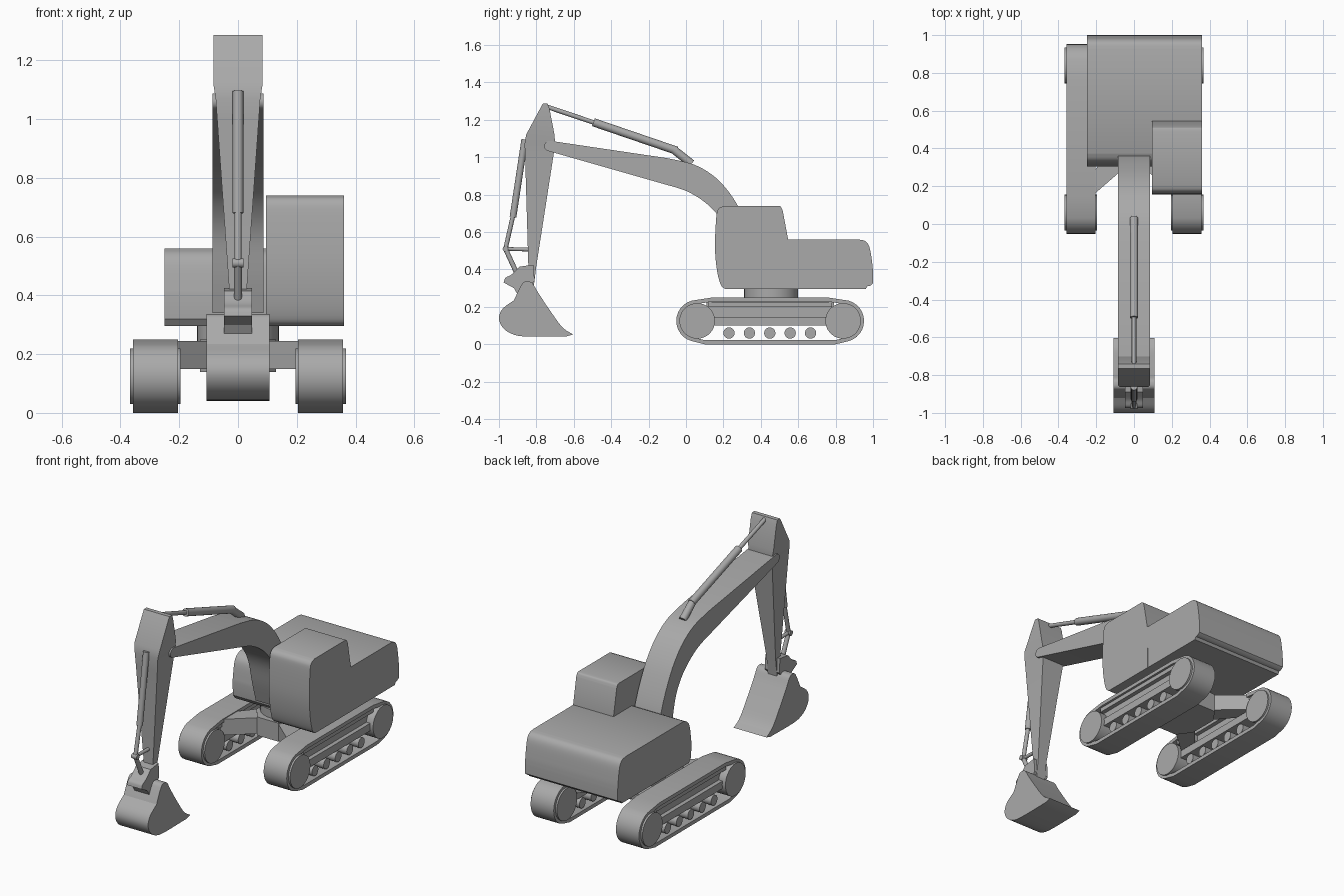
import bpy
import bmesh
from math import sin, cos, pi, radians
from mathutils import Vector

default_cube = bpy.data.objects.get("Cube")
if default_cube:
    bpy.data.objects.remove(default_cube, do_unlink=True)

grey = bpy.data.materials.new("plain grey")
grey.use_nodes = True
grey.diffuse_color = (0.4, 0.4, 0.4, 1)
grey.node_tree.nodes["Principled BSDF"].inputs["Base Color"].default_value = grey.diffuse_color


def finish(name, bm):
    """Turn a bmesh into a shaded grey object."""
    bmesh.ops.recalc_face_normals(bm, faces=bm.faces)
    mesh = bpy.data.meshes.new(name)
    bm.to_mesh(mesh)
    bm.free()
    mesh.materials.append(grey)
    obj = bpy.data.objects.new(name, mesh)
    bpy.context.collection.objects.link(obj)
    bpy.ops.object.select_all(action='DESELECT')
    obj.select_set(True)
    bpy.context.view_layer.objects.active = obj
    bpy.ops.object.shade_smooth_by_angle(angle=radians(30))
    return obj


def loft(name, rings):
    """Join equal rings of points and cap both ends."""
    bm = bmesh.new()
    loops = [[bm.verts.new(p) for p in ring] for ring in rings]
    for a, b in zip(loops, loops[1:]):
        for i in range(len(a)):
            j = (i + 1) % len(a)
            bm.faces.new((a[i], a[j], b[j], b[i]))
    bm.faces.new(loops[0])
    bm.faces.new(loops[-1])
    return finish(name, bm)


def side_prism(name, profile, x0, x1):
    """Extrude a (y, z) profile from x0 to x1."""
    return loft(name, [[(x, y, z) for y, z in profile] for x in (x0, x1)])


def plan_prism(name, plan, z0, z1):
    """Extrude an (x, y) plan from z0 to z1."""
    return loft(name, [[(x, y, z) for x, y in plan] for z in (z0, z1)])


def box(name, x0, x1, y0, y1, z0, z1):
    return plan_prism(name, [(x0, y0), (x1, y0), (x1, y1), (x0, y1)], z0, z1)


def arc(y, z, r, start, end, steps=12):
    angles = [radians(start + (end - start) * i / steps) for i in range(steps + 1)]
    return [(y + r * cos(a), z + r * sin(a)) for a in angles]


def curve(points, steps=5):
    """Smooth an open chain of points."""
    pts = [Vector(p) for p in points]
    pts = [2 * pts[0] - pts[1]] + pts + [2 * pts[-1] - pts[-2]]
    out = []
    for a, b, c, d in zip(pts, pts[1:], pts[2:], pts[3:]):
        for i in range(steps):
            t = i / steps
            out.append(b + (c - a) * t / 2 + (2 * a - 5 * b + 4 * c - d) * t * t / 2
                       + (3 * b - a - 3 * c + d) * t ** 3 / 2)
    return [tuple(p) for p in out] + [tuple(points[-1])]


def rod(name, start, end, r, sides=16):
    """Round bar between two (y, z) points on the centre line."""
    a, b = Vector((0, *start)), Vector((0, *end))
    side = Vector((1, 0, 0))
    up = (b - a).normalized().cross(side)
    ring = [side * r * cos(2 * pi * i / sides) + up * r * sin(2 * pi * i / sides)
            for i in range(sides)]
    return loft(name, [[p + v for v in ring] for p in (a, b)])


def disc(name, y, z, r, x0, x1):
    return side_prism(name, arc(y, z, r, 0, 350, 35), x0, x1)


# Crawler tracks
WHEELS = (0.06, 0.84)
AXLE = 0.125


def track_loop(inset):
    r = 0.112 - inset
    top, bottom = 0.25 - inset, inset
    front, back = WHEELS
    return ([(0.14, top)] + arc(front, AXLE, r, 105, 255) + [(0.1, bottom)]
            + [(0.8, bottom)] + arc(back, AXLE, r, 285, 435) + [(0.76, top)])


def track_belt(name, x0, x1):
    bm = bmesh.new()
    corners = [(x0, 0), (x1, 0), (x1, 0.022), (x0, 0.022)]
    loops = [[bm.verts.new((x, y, z)) for y, z in track_loop(inset)] for x, inset in corners]
    for a, b in zip(loops, loops[1:] + loops[:1]):
        for i in range(len(a)):
            j = (i + 1) % len(a)
            bm.faces.new((a[i], a[j], b[j], b[i]))
    return finish(name, bm)


for label, s in (("left", 1), ("right", -1)):
    track_belt(label + "_track_belt", s * 0.205, s * 0.357)
    for end, y in zip(("front", "rear"), WHEELS):
        disc(f"{label}_{end}_wheel", y, AXLE, 0.095, s * 0.195, s * 0.368)
    box(label + "_track_frame", s * 0.24, s * 0.322, 0.11, 0.79, 0.1, 0.235)
    box(label + "_lower_rail", s * 0.215, s * 0.347, 0.13, 0.77, 0.1, 0.145)
    box(label + "_upper_rail", s * 0.215, s * 0.347, 0.12, 0.78, 0.2, 0.225)
    for i in range(5):
        disc(f"{label}_roller_{i + 1}", 0.23 + i * 0.109, 0.06, 0.03, s * 0.215, s * 0.347)
    # Diagonal arms joining the track to the centre block
    for end, d in (("front", -1), ("rear", 1)):
        plan = [(0.07, 0.17), (0.22, 0.3), (0.25, 0.3), (0.25, 0.18), (0.22, 0.18), (0.12, 0.06)]
        plan_prism(f"{label}_{end}_arm", [(s * x, 0.45 + d * y) for x, y in plan], 0.15, 0.245)

# Centre block and turntable
plan_prism("centre_block", [(-0.13, 0.36), (-0.07, 0.28), (0.07, 0.28), (0.13, 0.36),
                            (0.13, 0.54), (0.07, 0.62), (-0.07, 0.62), (-0.13, 0.54)], 0.14, 0.25)
turn = [(0.14 * cos(2 * pi * i / 32), 0.455 + 0.145 * sin(2 * pi * i / 32)) for i in range(32)]
plan_prism("turntable", turn, 0.24, 0.3)

# Engine house with rounded front and rear
house = ([(0.33, 0.295), (0.31, 0.32)]
         + curve([(0.305, 0.4), (0.32, 0.5), (0.34, 0.54), (0.375, 0.56)])
         + curve([(0.925, 0.56), (0.96, 0.55), (0.982, 0.515), (0.996, 0.43), (1, 0.38)])
         + [(1, 0.325), (0.985, 0.313), (0.97, 0.31), (0.96, 0.295)])
side_prism("engine_house", house, -0.25, 0.36)

# Operator cab
cab = (curve([(0.21, 0.295), (0.185, 0.32), (0.165, 0.4), (0.155, 0.52),
              (0.162, 0.68), (0.175, 0.725), (0.205, 0.74)])
       + curve([(0.49, 0.74), (0.507, 0.735), (0.517, 0.715)]) + [(0.548, 0.55), (0.55, 0.295)])
side_prism("operator_cab", cab, 0.095, 0.361)

# Curved boom
boom = (arc(-0.73, 1.06, 0.028, 265, 85)
        + curve([(-0.1, 0.995), (0.03, 0.965), (0.12, 0.92), (0.2, 0.85),
                 (0.28, 0.735), (0.36, 0.55), (0.39, 0.36)])
        + curve([(0.29, 0.34), (0.255, 0.46), (0.22, 0.6), (0.17, 0.69),
                 (0.1, 0.76), (0, 0.82), (-0.13, 0.86)]))
side_prism("boom", boom, -0.086, 0.086)

# Tapered dipper stick: height, front, back, half width
stations = [(1.287, -0.765, -0.74, 0.084), (1.26, -0.78, -0.73, 0.084),
            (1.12, -0.855, -0.703, 0.084), (1.07, -0.863, -0.7, 0.076),
            (1.0, -0.86, -0.71, 0.071), (0.42, -0.843, -0.8, 0.03), (0.3, -0.842, -0.815, 0.03)]
loft("dipper_stick", [[(-w, f, z), (w, f, z), (w, b, z), (-w, b, z)] for z, f, b, w in stations])

# Hydraulics and bucket links
rod("stick_cylinder_rod", (-0.75, 1.272), (-0.47, 1.178), 0.012)
rod("stick_cylinder_barrel", (-0.495, 1.187), (-0.05, 1.035), 0.022)
rod("stick_cylinder_foot", (-0.065, 1.04), (0.03, 0.965), 0.022)
rod("bucket_cylinder_barrel", (-0.862, 1.095), (-0.925, 0.68), 0.018)
rod("bucket_cylinder_rod", (-0.922, 0.7), (-0.965, 0.51), 0.012)
rod("bucket_link_long", (-0.965, 0.51), (-0.905, 0.38), 0.013)
rod("bucket_link_short", (-0.965, 0.51), (-0.835, 0.506), 0.01)
disc("link_pin", -0.965, 0.51, 0.015, -0.018, 0.018)

# Bucket coupler
coupler = (curve([(-0.975, 0.33), (-0.965, 0.355), (-0.93, 0.375), (-0.89, 0.415)])
           + [(-0.815, 0.425), (-0.81, 0.34), (-0.85, 0.29), (-0.9, 0.265), (-0.92, 0.3)])
side_prism("bucket_coupler", coupler, -0.048, 0.048)

# Bucket
bucket = (curve([(-0.89, 0.3), (-0.87, 0.33), (-0.845, 0.336), (-0.82, 0.325), (-0.79, 0.275),
                 (-0.72, 0.17), (-0.66, 0.09), (-0.603, 0.052)])
          + curve([(-0.64, 0.042), (-0.85, 0.041), (-0.93, 0.055), (-0.98, 0.09),
                   (-1, 0.14), (-0.98, 0.19), (-0.92, 0.235)]))
side_prism("bucket", bucket, -0.108, 0.108)
